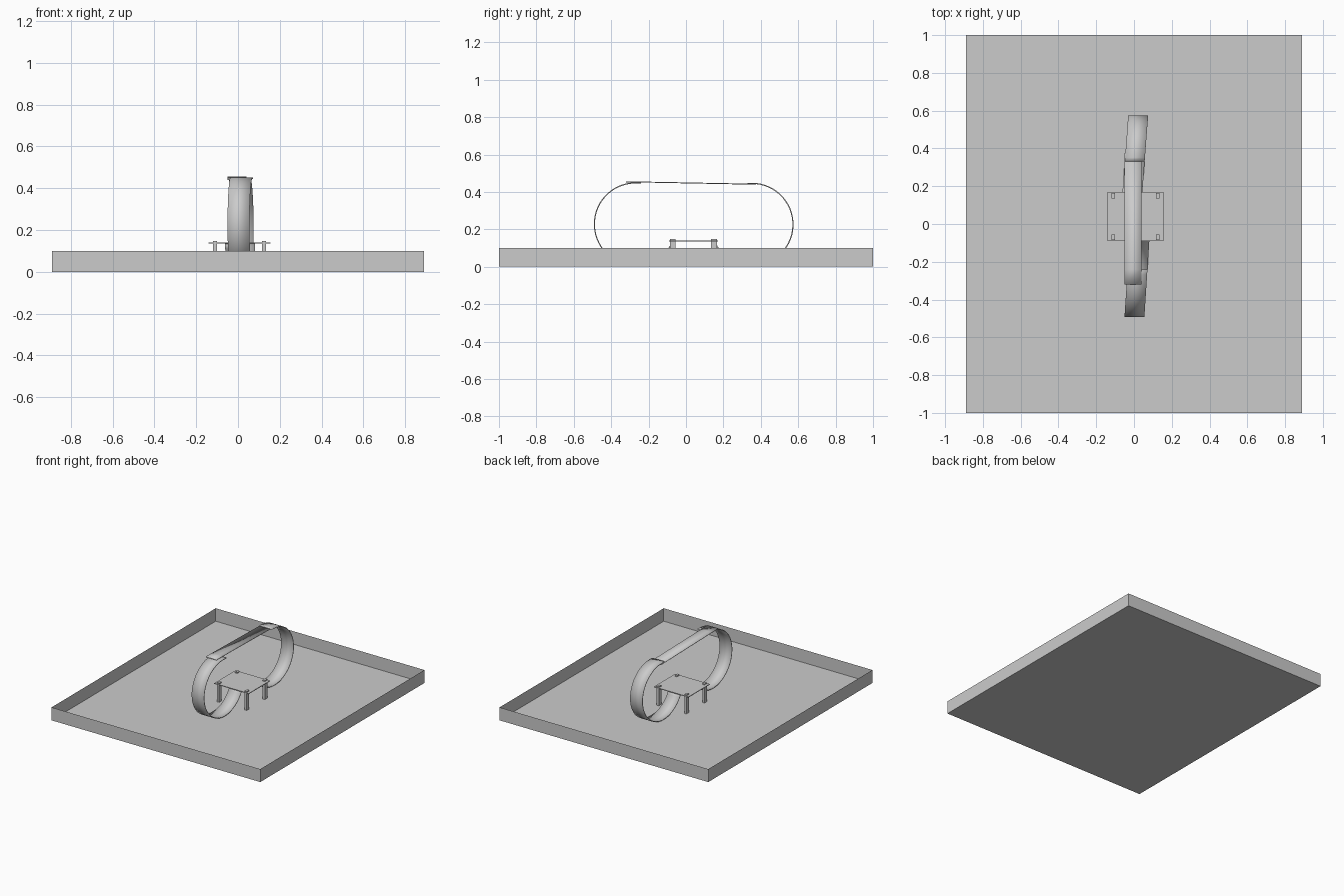
import bpy, bmesh
from math import sin, cos, radians

cube = bpy.data.objects.get("Cube")
if cube:
    bpy.data.objects.remove(cube, do_unlink=True)

GREY = (0.6, 0.6, 0.6, 1)
grey = bpy.data.materials.new("plain_grey")
grey.use_nodes = True
grey.diffuse_color = GREY
grey.node_tree.nodes["Principled BSDF"].inputs["Base Color"].default_value = GREY


def add_object(name, bm):
    mesh = bpy.data.meshes.new(name)
    bm.to_mesh(mesh)
    bm.free()
    obj = bpy.data.objects.new(name, mesh)
    bpy.context.collection.objects.link(obj)
    mesh.materials.append(grey)
    return obj


def box(name, lo, hi, open_top=False):
    bm = bmesh.new()
    bmesh.ops.create_cube(bm, size=1)
    for v in bm.verts:
        v.co = [l if c < 0 else h for c, l, h in zip(v.co, lo, hi)]
    if open_top:
        top = [f for f in bm.faces if f.normal.z > 0.9]
        bmesh.ops.delete(bm, geom=top, context="FACES")
    return add_object(name, bm)


def band(name, path, width, centre_x, thickness):
    """Sweep a (y, z) path sideways into a thin band."""
    bm = bmesh.new()
    rows = [[bm.verts.new((centre_x(y) + s * width / 2, y, z)) for s in (-1, 1)]
            for y, z in path]
    for a, b in zip(rows, rows[1:]):
        bm.faces.new((a[0], a[1], b[1], b[0]))
    bmesh.ops.recalc_face_normals(bm, faces=bm.faces[:])
    obj = add_object(name, bm)
    solid = obj.modifiers.new("thickness", "SOLIDIFY")
    solid.thickness = thickness
    solid.offset = 0
    bpy.ops.object.select_all(action="DESELECT")
    obj.select_set(True)
    bpy.context.view_layer.objects.active = obj
    bpy.ops.object.shade_smooth_by_angle(angle=radians(30))
    return obj


def curl_path(cy, cz, radius, side, tip_y):
    """Flat tip on top, then round the outside and up again below."""
    points = [(tip_y, cz + radius)]
    for i in range(41):
        a = radians(245 * i / 40)
        points.append((cy + side * radius * sin(a), cz + radius * cos(a)))
    return points


# Open tray with sheet walls
box("tray", (-0.89, -1, 0), (0.89, 1, 0.1), open_top=True)

# Curled band ends, slightly skewed sideways
band("front_curl", curl_path(-0.27, 0.228, 0.22, -1, -0.24), 0.105,
     lambda y: 0.0025 + 0.065 * (y + 0.49), 0.006)
band("back_curl", curl_path(0.352, 0.226, 0.22, 1, 0.33), 0.105,
     lambda y: 0.0225 + 0.075 * (y - 0.58), 0.006)

# Straight strap joining the curls, over the front and under the back
band("top_strap", [(-0.32, 0.454), (-0.24, 0.453), (0.375, 0.441)], 0.09,
     lambda y: -0.005, 0.005)

# Small table in the middle
box("table_plate", (-0.14, -0.09, 0.134), (0.155, 0.17, 0.139))
for side, x in (("right", -0.11), ("left", 0.125)):
    for end, y in (("front", -0.07), ("back", 0.15)):
        box(f"{end}_{side}_leg", (x - 0.009, y - 0.015, 0),
            (x + 0.009, y + 0.015, 0.147))
